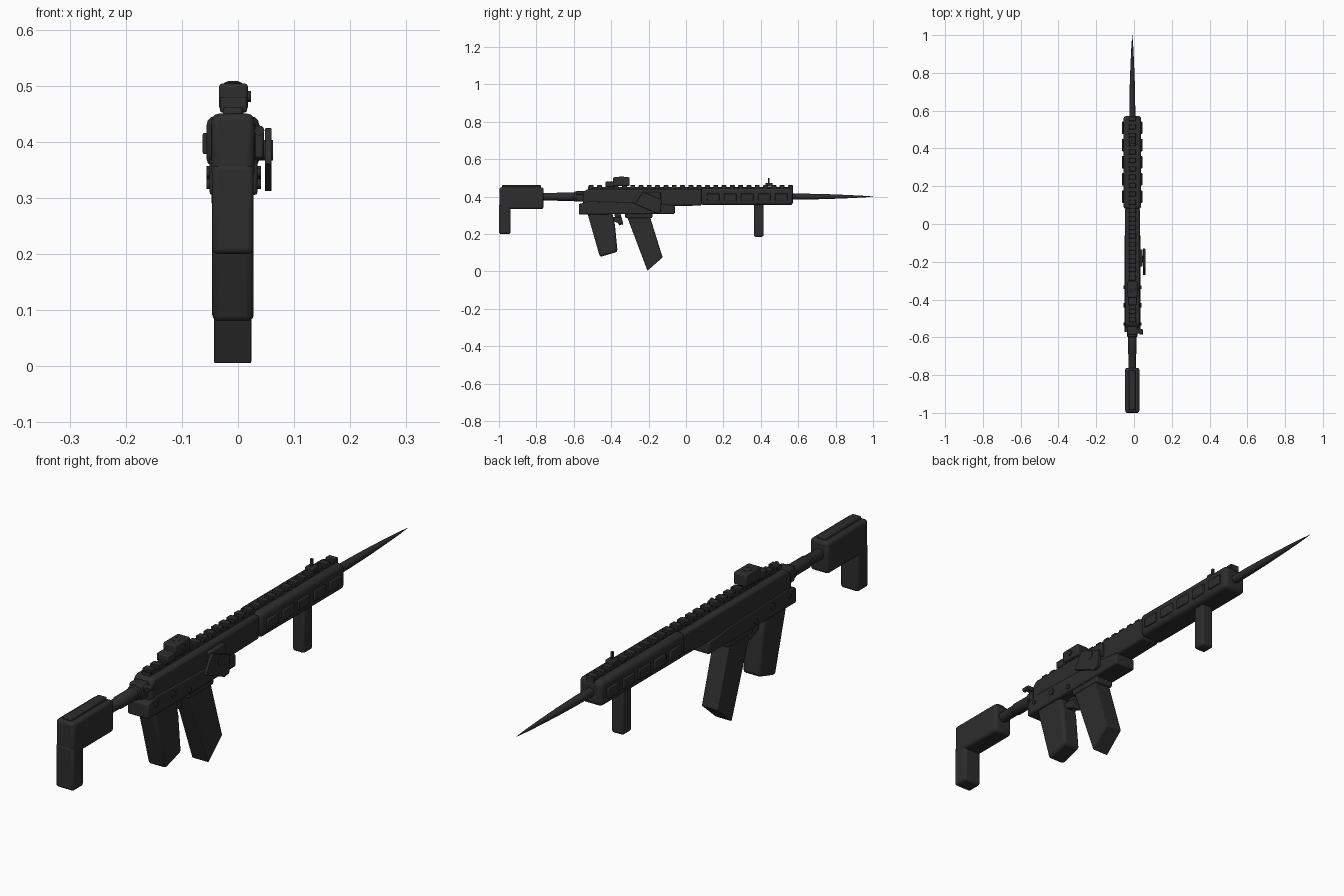
import bpy, bmesh, math
from mathutils import Vector

CX = -0.009  # centre plane of the rifle body

black = bpy.data.materials.new("matte black")
black.diffuse_color = (0.026, 0.026, 0.026, 1)


def finish(name, bm, bevel=0.0, segments=2):
    bmesh.ops.recalc_face_normals(bm, faces=bm.faces)
    mesh = bpy.data.meshes.new(name)
    bm.to_mesh(mesh)
    bm.free()
    mesh.materials.append(black)
    ob = bpy.data.objects.new(name, mesh)
    bpy.context.collection.objects.link(ob)
    if bevel:
        m = ob.modifiers.new("bevel", 'BEVEL')
        m.width, m.segments, m.limit_method = bevel, segments, 'ANGLE'
        m.angle_limit = math.radians(40)
    bpy.ops.object.select_all(action='DESELECT')
    ob.select_set(True)
    bpy.context.view_layer.objects.active = ob
    bpy.ops.object.shade_smooth_by_angle(angle=math.radians(35))
    return ob


def plate(name, x0, x1, profile, bevel=0.0, segments=2):
    """Side profile of (y, z) points pulled across x."""
    bm = bmesh.new()
    f = bm.faces.new([bm.verts.new((x0, y, z)) for y, z in profile])
    r = bmesh.ops.extrude_face_region(bm, geom=[f])
    for v in r["geom"]:
        if isinstance(v, bmesh.types.BMVert):
            v.co.x = x1
    return finish(name, bm, bevel, segments)


def box(name, x, y, z, bevel=0.0, segments=2):
    return plate(name, x[0], x[1], [(y[0], z[0]), (y[1], z[0]), (y[1], z[1]), (y[0], z[1])],
                 bevel, segments)


def lathe(name, centre, rings, axis='Y', sides=20):
    """Rings of (distance, radius) along an axis."""
    bm = bmesh.new()
    loops = []
    for d, r in rings:
        loop = []
        for i in range(sides):
            a = 2 * math.pi * i / sides
            u, w = r * math.cos(a), r * math.sin(a)
            off = {'Y': (u, d, w), 'X': (d, u, w), 'Z': (u, w, d)}[axis]
            loop.append(bm.verts.new(Vector(centre) + Vector(off)))
        loops.append(loop)
    for a, b in zip(loops, loops[1:]):
        for i in range(sides):
            j = (i + 1) % sides
            bm.faces.new((a[i], a[j], b[j], b[i]))
    bm.faces.new(loops[0])
    bm.faces.new(loops[-1])
    return finish(name, bm)


# Shoulder stock: body, rear leg and top ridge
box("stock_body", (-0.047, 0.029), (-0.998, -0.762), (0.333, 0.45), 0.012, 3)
box("stock_leg", (-0.046, 0.028), (-1.0, -0.938), (0.2, 0.36), 0.01, 3)
box("stock_ridge", (-0.027, 0.009), (-0.985, -0.775), (0.44, 0.461), 0.005)

# Buffer tube with its collars
lathe("buffer_tube", (CX, 0, 0.4), [(-0.78, 0.02), (-0.69, 0.02), (-0.685, 0.023),
                                    (-0.6, 0.023), (-0.595, 0.027), (-0.54, 0.027)])

# Receiver
plate("upper_receiver", -0.048, 0.031, [(-0.55, 0.34), (0.085, 0.352), (0.085, 0.44),
                                        (-0.53, 0.44), (-0.55, 0.42)], 0.01)
plate("lower_receiver", -0.051, 0.035, [(-0.573, 0.305), (-0.06, 0.307), (-0.06, 0.352),
                                        (-0.18, 0.365), (-0.52, 0.375), (-0.573, 0.36)], 0.006)
box("magazine_well", (-0.047, 0.028), (-0.325, -0.18), (0.285, 0.32), 0.006)
box("rear_block", (-0.036, 0.018), (-0.585, -0.54), (0.375, 0.43), 0.006)
box("charging_handle", (-0.036, 0.045), (-0.58, -0.555), (0.413, 0.427), 0.003)
lathe("handle_latch", (0.038, 0, 0.42), [(-0.586, 0.009), (-0.56, 0.009)], sides=12)

# Angled grip and magazine
plate("pistol_grip", -0.046, 0.028, [(-0.528, 0.315), (-0.395, 0.315), (-0.38, 0.25),
                                     (-0.366, 0.105), (-0.46, 0.077)], 0.012, 3)
plate("magazine", -0.043, 0.024, [(-0.318, 0.3), (-0.195, 0.3), (-0.125, 0.075),
                                  (-0.206, 0.004)], 0.003)

# Trigger and its guard
plate("trigger", -0.016, -0.002, [(-0.385, 0.31), (-0.35, 0.31), (-0.338, 0.255),
                                  (-0.355, 0.245), (-0.372, 0.27)], 0.003)
plate("trigger_guard", -0.026, 0.008, [(-0.4, 0.275), (-0.34, 0.248), (-0.335, 0.256),
                                       (-0.345, 0.29), (-0.4, 0.29)], 0.003)

# Handguard with raised side panels
box("handguard", (-0.056, 0.038), (0.08, 0.572), (0.354, 0.446), 0.016, 3)
for i in range(5):
    y = 0.112 + i * 0.091
    for side, x in (("left", (-0.063, -0.05)), ("right", (0.032, 0.044))):
        box(f"{side}_panel_{i + 1}", x, (y, y + 0.066), (0.378, 0.416), 0.003)

# Toothed top rail
box("rail_base", (-0.025, 0.008), (-0.525, 0.572), (0.435, 0.451))
for i in range(25):
    y = -0.52 + i * 0.0444
    box(f"rail_tooth_{i + 1}", (-0.027, 0.01), (y, y + 0.026), (0.445, 0.461), 0.002, 1)

# Optic
box("optic_body", (-0.034, 0.018), (-0.39, -0.302), (0.457, 0.504), 0.006)
box("optic_rear", (-0.032, 0.016), (-0.43, -0.38), (0.452, 0.48), 0.004)
lathe("optic_cap", (CX, -0.345, 0.5), [(0, 0.017), (0.005, 0.016), (0.008, 0.009)], 'Z')
lathe("optic_knob", (0.014, -0.345, 0.481), [(0, 0.01), (0.009, 0.01)], 'X', 14)

# Front sight
box("front_sight_base", (-0.025, 0.007), (0.425, 0.462), (0.455, 0.474), 0.003)
box("front_sight_post", (-0.013, -0.005), (0.438, 0.447), (0.465, 0.5))

# Vertical foregrip
box("foregrip", (-0.034, 0.016), (0.363, 0.415), (0.185, 0.365), 0.009, 3)

# Tapering spike at the muzzle
lathe("muzzle_spike", (CX, 0, 0.4), [(0.55, 0.016), (0.65, 0.0155), (0.76, 0.013),
                                     (0.86, 0.009), (0.94, 0.005), (1.0, 0.0008)])

# Side lever, tilted plate with pivot and mount
box("lever_mount", (0.028, 0.046), (-0.225, -0.135), (0.37, 0.425), 0.005)
lever = plate("side_lever", 0.048, 0.06, [(-0.272, 0.36), (-0.232, 0.425), (-0.13, 0.385),
                                         (-0.135, 0.318), (-0.16, 0.312)], 0.002)
lathe("lever_pivot", (0.03, -0.185, 0.385), [(0, 0.018), (0.032, 0.018)], 'X', 16)

# Controls on the receiver
for name, y, z, r in (("selector", -0.43, 0.345, 0.012), ("magazine_release", -0.335, 0.325, 0.009),
                      ("takedown_pin", -0.53, 0.345, 0.008)):
    lathe(name, (CX, y, z), [(-0.047, r), (0.05, r)], 'X', 14)
